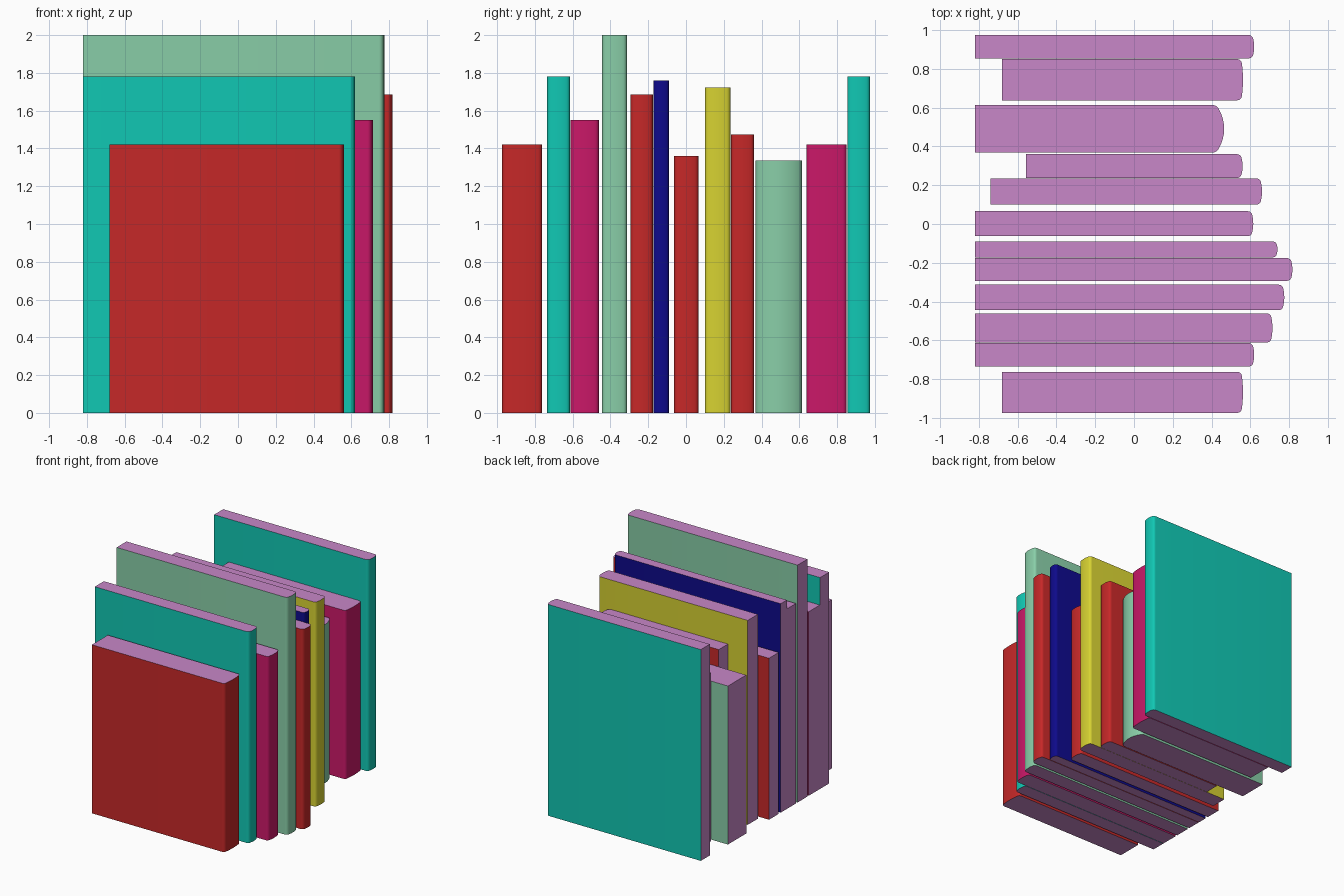
import bpy, bmesh, math

if "Cube" in bpy.data.objects:
    bpy.data.objects.remove(bpy.data.objects["Cube"])


def linear(c):
    c /= 255
    return c / 12.92 if c <= 0.04045 else ((c + 0.055) / 1.055) ** 2.4


def material(name, rgb):
    mat = bpy.data.materials.new(name)
    mat.diffuse_color = (*[linear(c) for c in rgb], 1)
    mat.use_nodes = True
    mat.node_tree.nodes["Principled BSDF"].inputs["Base Color"].default_value = mat.diffuse_color
    return mat


PAGES = material("pages", (200, 135, 200))
COVERS = {
    "red": material("red_cover", (198, 40, 40)),
    "teal": material("teal_cover", (17, 200, 180)),
    "magenta": material("magenta_cover", (202, 24, 104)),
    "mint": material("mint_cover", (137, 206, 168)),
    "navy": material("navy_cover", (14, 10, 140)),
    "yellow": material("yellow_cover", (215, 210, 50)),
}


def book(name, color, y0, y1, x0, x1, height, corner=0.024, bulge=0.006):
    """Upright book: rounded spine at +x, page faces on top, bottom and -x."""
    mid, h = (y0 + y1) / 2, (y1 - y0) / 2
    # half of the spine outline: rounded corner, then a shallow bulge
    a = math.atan(2 * bulge / (h - corner))
    yj, xc = h - corner + corner * math.sin(a), x1 - bulge - corner * math.cos(a)
    half = []
    for i in range(6):
        t = math.pi / 2 + (a - math.pi / 2) * i / 5
        half.append((xc + corner * math.cos(t), h - corner + corner * math.sin(t)))
    for t in (0.75, 0.5, 0.25):
        half.append((x1 - bulge * t * t, yj * t))
    outline = [(x0, -h)] + [(x, -y) for x, y in half] + [(x1, 0)]
    outline += half[::-1] + [(x0, h)]

    bm = bmesh.new()
    base = bm.faces.new([bm.verts.new((x, mid + y, 0)) for x, y in outline])
    ext = bmesh.ops.extrude_face_region(bm, geom=[base], use_keep_orig=True)
    top = [v for v in ext["geom"] if isinstance(v, bmesh.types.BMVert)]
    bmesh.ops.translate(bm, verts=top, vec=(0, 0, height))
    bmesh.ops.recalc_face_normals(bm, faces=bm.faces)
    for f in bm.faces:
        f.material_index = 0 if abs(f.normal.z) > 0.5 or f.normal.x < -0.5 else 1
    mesh = bpy.data.meshes.new(name)
    bm.to_mesh(mesh)
    bm.free()
    mesh.materials.append(PAGES)
    mesh.materials.append(COVERS[color])
    obj = bpy.data.objects.new(name, mesh)
    bpy.context.collection.objects.link(obj)
    bpy.ops.object.select_all(action="DESELECT")
    obj.select_set(True)
    bpy.context.view_layer.objects.active = obj
    bpy.ops.object.shade_smooth_by_angle(angle=math.radians(35))


# row of books, front to back
book("red_short_book", "red", -0.974, -0.762, -0.68, 0.562, 1.42)
book("teal_front_book", "teal", -0.735, -0.614, -0.82, 0.62, 1.78)
book("magenta_front_book", "magenta", -0.611, -0.461, -0.82, 0.714, 1.55)
book("mint_tall_book", "mint", -0.444, -0.313, -0.82, 0.775, 2.0)
book("red_wide_book", "red", -0.293, -0.176, -0.82, 0.817, 1.685)
book("navy_book", "navy", -0.172, -0.09, -0.82, 0.74, 1.76)
book("red_middle_book", "red", -0.063, 0.066, -0.82, 0.615, 1.36)
book("yellow_book", "yellow", 0.10, 0.235, -0.74, 0.66, 1.722)
book("red_narrow_book", "red", 0.237, 0.36, -0.557, 0.56, 1.475)
book("mint_round_spine_book", "mint", 0.369, 0.613, -0.82, 0.465, 1.335, 0.035, 0.03)
book("magenta_back_book", "magenta", 0.638, 0.85, -0.68, 0.562, 1.42)
book("teal_back_book", "teal", 0.854, 0.974, -0.82, 0.62, 1.78)
